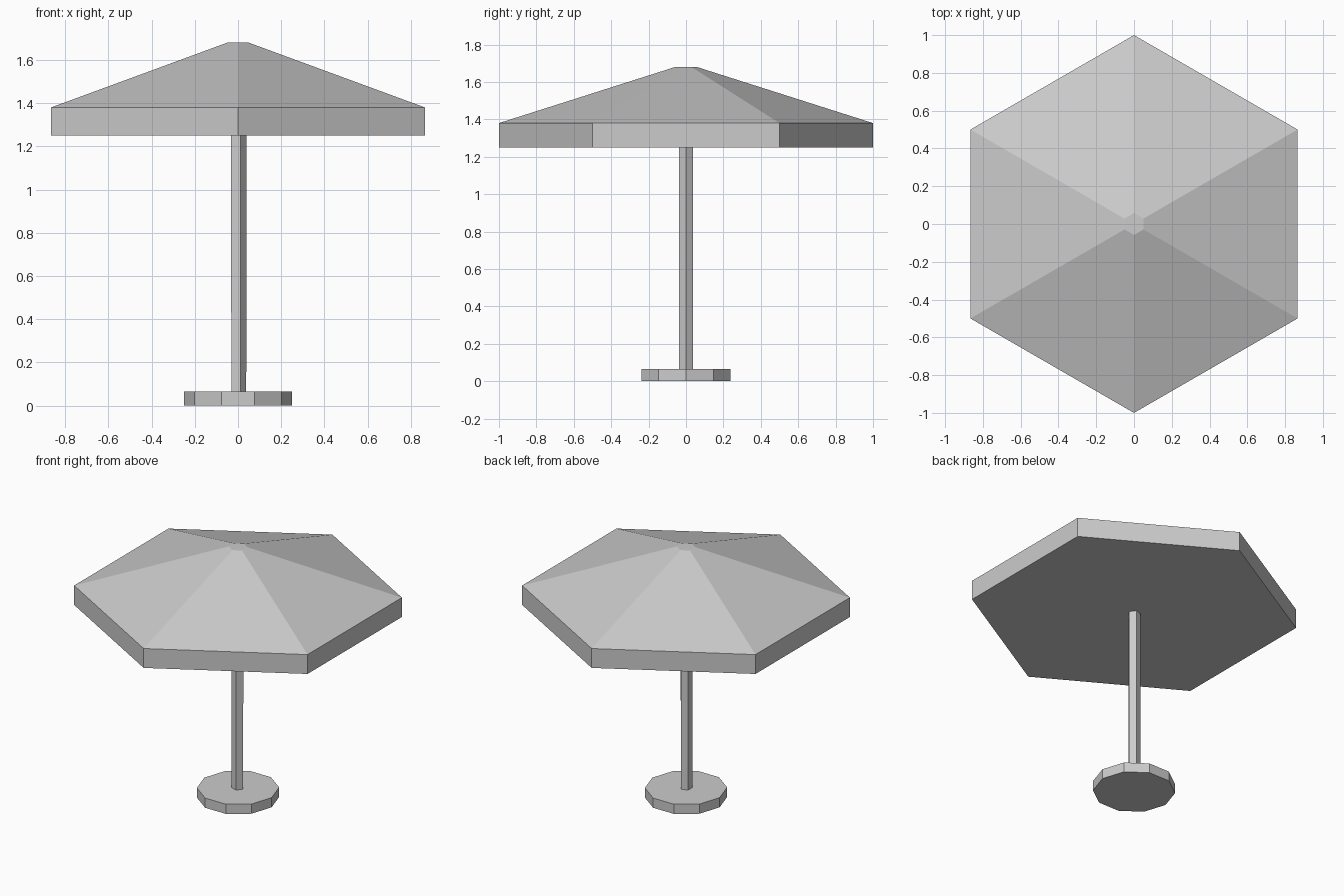
import bpy, bmesh, math

cube = bpy.data.objects.get("Cube")
if cube:
    bpy.data.objects.remove(cube, do_unlink=True)

grey = bpy.data.materials.new("light_grey")
grey.use_nodes = True
colour = (0.6, 0.6, 0.6, 1)
grey.diffuse_color = colour
grey.node_tree.nodes["Principled BSDF"].inputs["Base Color"].default_value = colour


def lathe_prism(name, sides, rings, turn=0.0):
    """Closed solid through polygon rings given as (radius, height), bottom to top."""
    bm = bmesh.new()
    loops = []
    for radius, z in rings:
        angles = [turn + math.tau * i / sides for i in range(sides)]
        loops.append([bm.verts.new((radius * math.cos(a), radius * math.sin(a), z))
                      for a in angles])
    for low, high in zip(loops, loops[1:]):
        for i in range(sides):
            j = (i + 1) % sides
            bm.faces.new((low[i], low[j], high[j], high[i]))
    bm.faces.new(reversed(loops[0]))
    bm.faces.new(loops[-1])
    mesh = bpy.data.meshes.new(name)
    bm.to_mesh(mesh)
    bm.free()
    mesh.materials.append(grey)
    obj = bpy.data.objects.new(name, mesh)
    bpy.context.scene.collection.objects.link(obj)
    return obj


# Ten-sided foot plate
lathe_prism("base", 10, [(0.25, 0), (0.25, 0.065)])

# Five-sided pole, widening very slightly upward
lathe_prism("pole", 5, [(0.038, 0.03), (0.04, 1.3)])

# Six-sided canopy: upright valance, sloped panels and a small flat top
lathe_prism("canopy", 6, [(1, 1.25), (1, 1.38), (0.058, 1.68)], turn=math.pi / 2)
